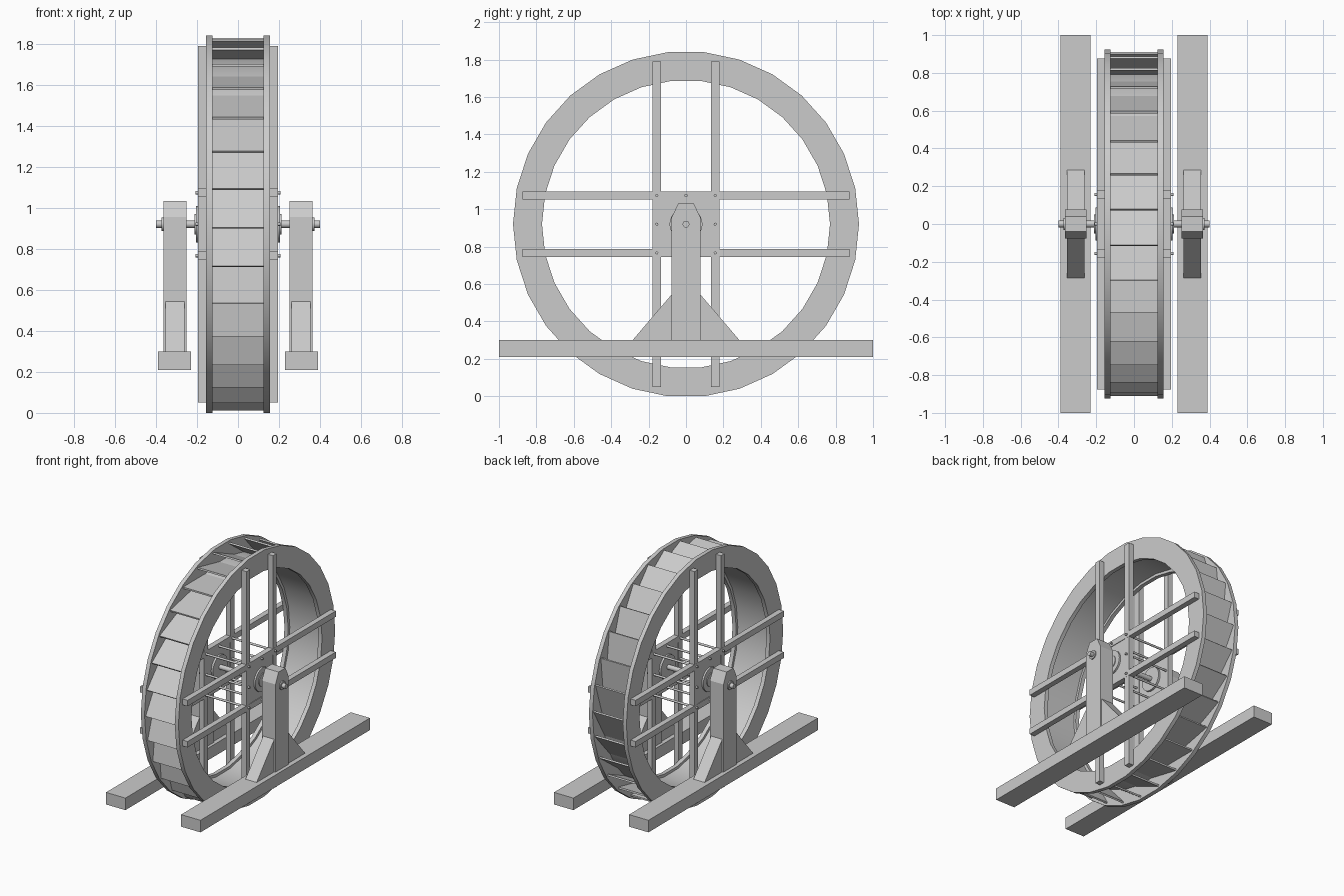
import bpy, bmesh
from math import sin, cos, pi, radians
from mathutils import Vector

if "Cube" in bpy.data.objects:
    bpy.data.objects.remove(bpy.data.objects["Cube"])

CZ = 0.92      # axle height
N = 30         # wheel segments


def finish(name, bm, smooth=False):
    bmesh.ops.recalc_face_normals(bm, faces=bm.faces)
    me = bpy.data.meshes.new(name)
    bm.to_mesh(me)
    bm.free()
    ob = bpy.data.objects.new(name, me)
    bpy.context.collection.objects.link(ob)
    if smooth:
        bpy.ops.object.select_all(action='DESELECT')
        bpy.context.view_layer.objects.active = ob
        ob.select_set(True)
        bpy.ops.object.shade_smooth_by_angle(angle=radians(30))
    return ob


def add_prism(bm, pts, x0, x1):
    """Extrude a (y, z) outline along x."""
    a = [bm.verts.new((x0, y, z)) for y, z in pts]
    b = [bm.verts.new((x1, y, z)) for y, z in pts]
    bm.faces.new(a)
    bm.faces.new(b[::-1])
    n = len(pts)
    for i in range(n):
        j = (i + 1) % n
        bm.faces.new((a[i], b[i], b[j], a[j]))


def prism(name, pts, x0, x1):
    bm = bmesh.new()
    add_prism(bm, pts, x0, x1)
    return finish(name, bm)


def box(name, x0, x1, y0, y1, z0, z1):
    return prism(name, [(y0, z0), (y1, z0), (y1, z1), (y0, z1)], x0, x1)


def disc(name, r, x0, x1, n=24, y=0, z=CZ):
    pts = [(y + r * cos(2 * pi * i / n), z + r * sin(2 * pi * i / n)) for i in range(n)]
    ob = prism(name, pts, x0, x1)
    bpy.ops.object.select_all(action='DESELECT')
    bpy.context.view_layer.objects.active = ob
    ob.select_set(True)
    bpy.ops.object.shade_smooth_by_angle(angle=radians(31))
    return ob


def ring(name, r0, r1, x0, x1):
    """Hollow ring about the axle."""
    bm = bmesh.new()
    section = [(r0, x0), (r1, x0), (r1, x1), (r0, x1)]
    loops = []
    for i in range(N):
        t = 2 * pi * i / N
        loops.append([bm.verts.new((x, r * cos(t), CZ + r * sin(t))) for r, x in section])
    for i in range(N):
        a, b = loops[i], loops[(i + 1) % N]
        for k in range(4):
            m = (k + 1) % 4
            bm.faces.new((a[k], a[m], b[m], b[k]))
    return finish(name, bm, True)


# Drum floor behind the buckets
ring("drum", 0.79, 0.81, -0.127, 0.127)

# Slanted bucket boards
bm = bmesh.new()
alpha = radians(31)
for i in range(N):
    t = radians(1 + 360 / N * i)
    n = Vector((cos(t), sin(t)))
    tan = Vector((-sin(t), cos(t)))
    d = tan * cos(alpha) + n * sin(alpha)
    inward = (tan * sin(alpha) - n * cos(alpha)) * 0.012
    tip = n * 0.911
    base = tip - d * 0.26
    pts = [(p.x, p.y + CZ) for p in (tip, tip + inward, base + inward, base)]
    add_prism(bm, pts, -0.128, 0.128)
finish("bucket_boards", bm)

for side, s in (("right", 1), ("left", -1)):
    # Rim
    ring(side + "_rim", 0.77, 0.925, s * 0.125, s * 0.155)

    # Crossing pairs of spokes
    for k in (-1, 1):
        zc = CZ + k * 0.1535
        box(side + "_horizontal_spoke", s * 0.155, s * 0.196, -0.875, 0.875, zc - 0.022, zc + 0.022)
        yc = k * 0.156
        box(side + "_vertical_spoke", s * 0.155, s * 0.195, yc - 0.022, yc + 0.022, 0.05, 1.79)

    # Hub plate, flanges and boss
    box(side + "_hub_plate", s * 0.16, s * 0.192, -0.134, 0.134, 0.788, 1.052)
    disc(side + "_hub_flange", 0.088, s * 0.19, s * 0.205)
    disc(side + "_hub_boss", 0.05, s * 0.2, s * 0.211)
    disc(side + "_inner_flange", 0.088, s * 0.145, s * 0.162)
    disc(side + "_axle_collar", 0.032, s * 0.36, s * 0.372)

    # Bearing post with bevelled top
    prism(side + "_post", [(-0.078, 0.29), (0.078, 0.29), (0.078, 0.955), (0.04, 1.033),
                           (-0.04, 1.033), (-0.078, 0.955)], s * 0.252, s * 0.364)
    # Flared gusset through the post
    prism(side + "_gusset", [(-0.29, 0.295), (0.29, 0.295), (0.076, 0.545), (-0.076, 0.545)],
          s * 0.262, s * 0.354)
    # Ground beam
    box(side + "_beam", s * 0.23, s * 0.39, -1, 1, 0.21, 0.30)

# Axle
disc("axle", 0.018, -0.4, 0.4)

# Tie rods joining both spoke frames
for j in (-1, 0, 1):
    for k in (-1, 0, 1):
        if j or k:
            disc("tie_rod", 0.008, -0.208, 0.208, 12, j * 0.156, CZ + k * 0.1535)
